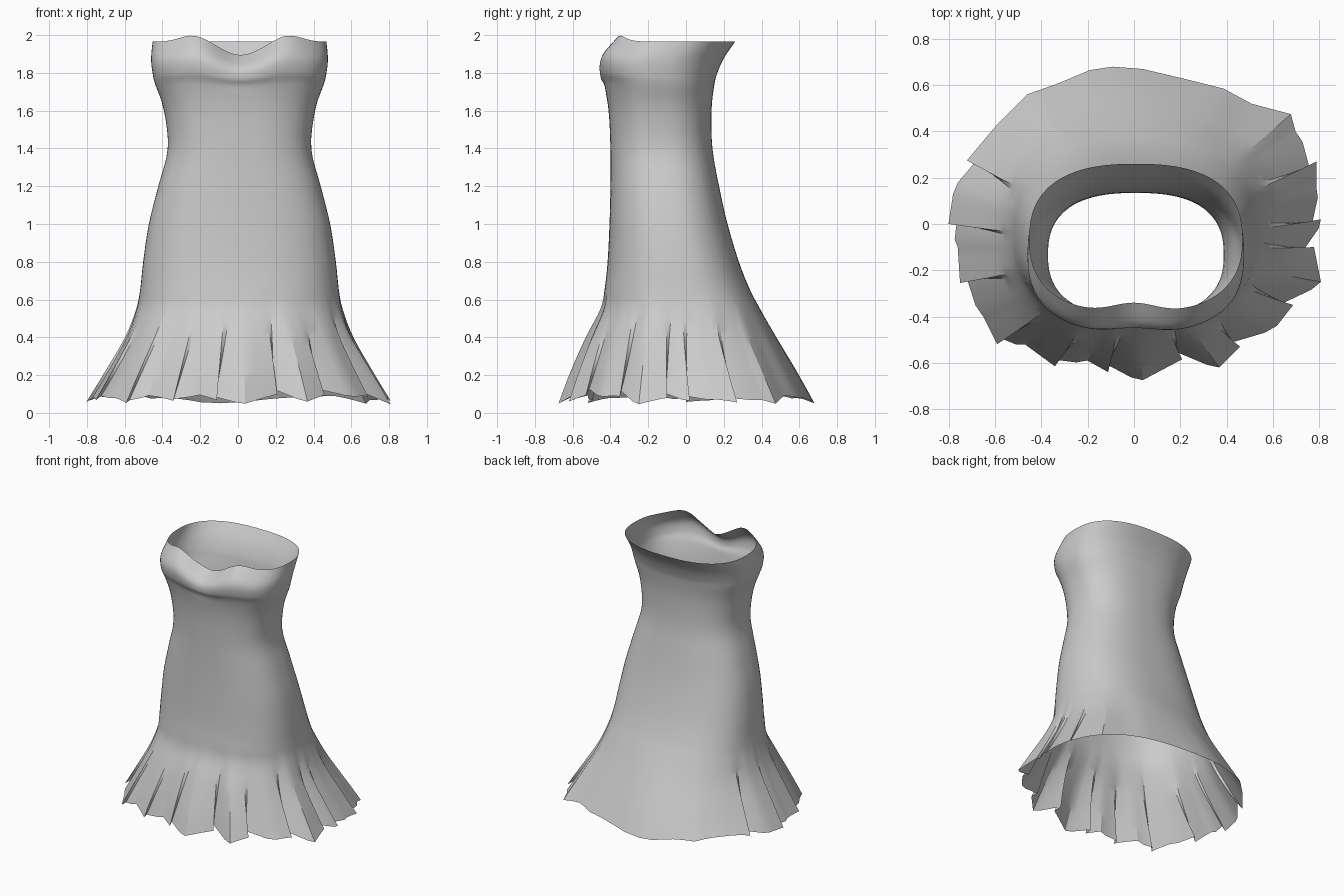
import bpy, bmesh, math
from mathutils import Vector

cube = bpy.data.objects.get("Cube")
if cube:
    bpy.data.objects.remove(cube, do_unlink=True)

# Body profile from hem to neckline: height, half width, front y, back y
PROFILE = [
    (.07, .79, -.64, .65), (.22, .7, -.59, .57), (.4, .6, -.52, .47), (.55, .545, -.45, .39),
    (.66, .525, -.43, .335), (.8, .51, -.415, .28), (1, .48, -.405, .22), (1.2, .43, -.4, .175),
    (1.4, .38, -.4, .14), (1.6, .4, -.41, .135), (1.74, .445, -.435, .15),
    (1.81, .46, -.465, .165), (1.9, .468, -.465, .2), (2, .46, -.385, .26)]

# Hem outline seen from above
HEM = [
    (.8, .02), (.78, .16), (.78, .27), (.69, .4), (.67, .475), (.5, .52), (.38, .585),
    (.2, .63), (.03, .67), (-.1, .68), (-.2, .665), (-.33, .61), (-.47, .56), (-.6, .43),
    (-.73, .275), (-.79, .13), (-.81, 0), (-.77, -.1), (-.76, -.255), (-.66, -.4),
    (-.6, -.52), (-.48, -.52), (-.35, -.615), (-.21, -.59), (-.12, -.64), (.03, -.675),
    (.2, -.585), (.36, -.62), (.45, -.53), (.61, -.44), (.68, -.35), (.8, -.25), (.77, -.1)]

PLEAT_TOP = .66
BUST_BASE = 1.7
STEPS = 4


def catmull(a, b, c, d, t):
    return tuple(.5 * (2*q + (r - p)*t + (2*p - 5*q + 4*r - s)*t*t + (3*q - p - 3*r + s)*t**3)
                 for p, q, r, s in zip(a, b, c, d))


def smooth_rows(profile):
    rows, last = [], len(profile) - 1
    for i in range(last):
        near = [profile[min(max(i + k, 0), last)] for k in (-1, 0, 1, 2)]
        rows += [catmull(*near, s / STEPS) for s in range(STEPS)]
    return rows + [profile[last]]


def bell(x, width):
    return math.exp(-(x / width) ** 2)


def section(angle, half, front, back, power=2.5):
    """Point on a rounded-box outline in the given direction."""
    c, s = math.cos(angle), math.sin(angle)
    depth = (back - front) / 2
    r = (abs(c / half) ** power + abs(s / depth) ** power) ** (-1 / power)
    return Vector((r * c, r * s + (front + back) / 2))


def neckline(x, front):
    """Sweetheart neckline: two peaks and a dip, only across the front."""
    return 1.965 + front * (.035 * bell(abs(x) - .25, .1) - .07 * bell(x, .14))


def pleat_columns():
    """Body angle and hem point of each column; some pleats tuck under."""
    columns = []
    for i, point in enumerate(HEM):
        a, b = Vector(point), Vector(HEM[(i + 1) % len(HEM)])
        start = math.atan2(a.y, a.x)
        gap = (math.atan2(b.y, b.x) - start) % math.tau
        tucked = a.y < .3 and i % 2 == 0
        columns.append((start, a))
        under = a.lerp(b, -.12) * .95 if tucked else a.lerp(b, 1 / 3)
        columns.append((start + gap / 3, under))
        columns.append((start + gap * 2 / 3, a.lerp(b, 2 / 3)))
    return columns


def dress_point(row, angle, hem):
    z, half, front_y, back_y = row
    p = section(angle, half, front_y, back_y)
    p.x += .008
    front = min(1, max(0, -math.sin(angle) * 2))
    if z < PLEAT_TOP:
        # Pleats deepen towards the hem
        grow = min(1, (PLEAT_TOP - z) / (PLEAT_TOP - PROFILE[0][0]))
        base = section(angle, *PROFILE[0][1:])
        p += (hem - base) * grow ** 1.4
        z -= (hem.length - base.length) * .6 * grow ** 4
    elif z > BUST_BASE:
        # Bust hollow and shaped neckline
        rise = (z - BUST_BASE) / (2 - BUST_BASE)
        p.y += .045 * front * bell(p.x, .14) * rise
        z = BUST_BASE + rise * (neckline(p.x - .015, front) - BUST_BASE)
    return (p.x, p.y, max(z, 0))


# One open cloth shell lofted from hem to neckline
bm = bmesh.new()
columns = pleat_columns()
rings = [[bm.verts.new(dress_point(row, *col)) for col in columns] for row in smooth_rows(PROFILE)]
for low, high in zip(rings, rings[1:]):
    for i in range(len(columns)):
        j = (i + 1) % len(columns)
        bm.faces.new((low[i], low[j], high[j], high[i]))
mesh = bpy.data.meshes.new("dress")
bm.to_mesh(mesh)
bm.free()
dress = bpy.data.objects.new("dress", mesh)
bpy.context.collection.objects.link(dress)

# Plain grey cloth
cloth = bpy.data.materials.new("grey cloth")
cloth.use_nodes = True
colour = (.6, .6, .6, 1)
cloth.diffuse_color = colour
cloth.node_tree.nodes["Principled BSDF"].inputs["Base Color"].default_value = colour
mesh.materials.append(cloth)

bpy.context.view_layer.objects.active = dress
dress.select_set(True)
bpy.ops.object.shade_smooth_by_angle(angle=math.radians(25))
